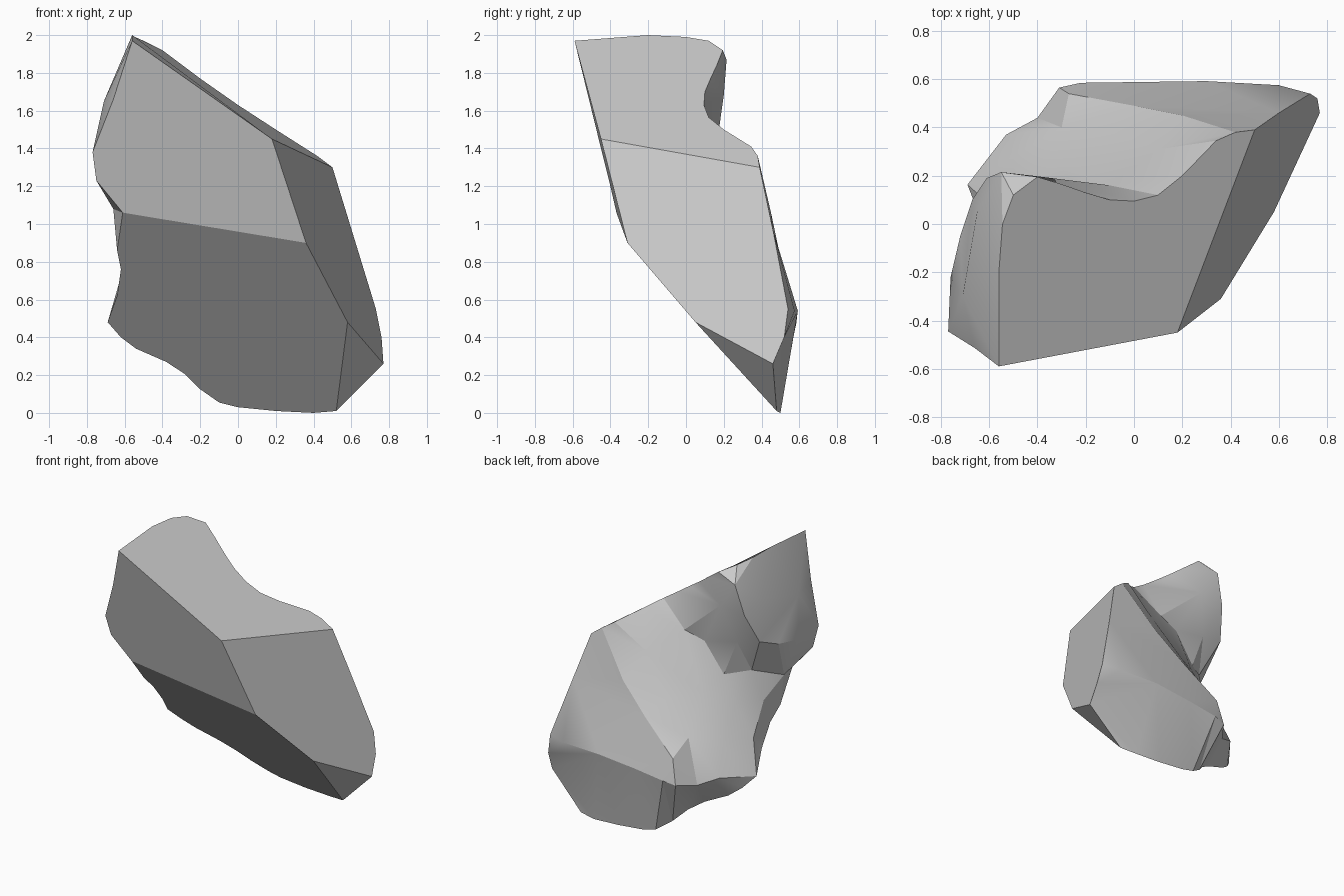
import bpy, bmesh, math
from mathutils import Vector
from mathutils.geometry import delaunay_2d_cdt

# Cleaved planes on the front of the stone: depth as a function of x, z
def upper(x, z):
    return (x, -0.59 - 0.25 * (z - 1.97) + 0.013 * (x + 0.56), z)

def lower(x, z):
    return (x, min(0.5, -0.31 - 0.904 * (z - 0.9) - 0.089 * (x - 0.36)), z)

# Corners of the flat facets
A, B, C = (-.56, -.59, 1.97), (.18, -.45, 1.45), (.5, .39, 1.3)
D, E = (.36, -.31, .9), (.58, .05, .48)
F, G = (.77, .46, .26), (.52, .48, .01)
H = lower(-.61, 1.06)

# Curved rims where the flat facets meet the broken back
top_rim = [(-.56, -.2, 2), (-.545, 0, 1.99), (-.5, .12, 1.97), (-.4, .195, 1.92),
           (-.3, .165, 1.845), (-.2, .13, 1.77), (-.1, .1, 1.7), (0, .095, 1.63), (.1, .12, 1.565),
           (.2, .2, 1.5), (.34, .345, 1.41), (.42, .38, 1.36)]
side_rim = [(.6, .46, .97), (.73, .54, .55), (.76, .52, .4)]
low_rim = [lower(x, z) for x, z in [(.4, 0), (.2, .01), (0, .03), (-.1, .055), (-.2, .125),
           (-.28, .205), (-.38, .27), (-.54, .34), (-.62, .4), (-.69, .48), (-.64, .62),
           (-.62, .76), (-.64, .86)]]
left_rim = [upper(x, z) for x, z in [(-.75, 1.23), (-.77, 1.38), (-.66, 1.66)]]

# Broken back: ridge, slope, hollow under the upper lobe, left flank
inner = [(.6, .575, .54), (.3, .592, .54), (0, .588, .51), (-.22, .585, .48), (-.31, .565, .46),
         (-.4, .44, .44), (-.53, .37, .5), (-.27, .54, .64), (0, .49, .87), (.2, .45, 1.06),
         (.1, .31, 1.24), (-.1, .38, .97), (-.3, .4, .75), (-.5, .28, .7),
         (-.1, .16, 1.4), (-.25, .14, 1.35), (-.3, .24, 1.02), (-.4, .13, 1.14), (-.5, .13, .95),
         (-.55, .215, 1.87), (-.42, .2, 1.68), (-.61, .19, 1.65), (-.5, .12, 1.4),
         (-.67, .1, 1.44), (-.55, .02, 1.17), (-.72, -.05, 1.38), (-.76, -.22, 1.36),
         (-.71, -.3, 1.65), (-.65, .05, 1.73), (-.66, -.2, 1.08), (-.62, -.02, .95), (-.62, .1, .72)]

loop = [A] + top_rim + [C] + side_rim + [F, G] + low_rim + [H] + left_rim
points = loop + inner
bm = bmesh.new()
verts = {p: bm.verts.new(p) for p in points + [B, D, E]}

# Triangulate the back as seen from behind on the left
flat = [Vector((-(x + y) * .7071, z)) for x, y, z in points]
out = delaunay_2d_cdt(flat, [], [list(range(len(loop)))], 1, 1e-5)
for tri in out[2]:
    ids = [out[3][i][0] for i in tri]
    bm.faces.new([verts[points[i]] for i in ids])

# Flat cleaved facets
for facet in ([A] + top_rim + [C, B],
              [B, C] + side_rim + [F, E, D],
              [E, F, G],
              [D, E, G] + low_rim + [H],
              [A, B, D, H] + left_rim):
    bm.faces.new([verts[p] for p in facet])

bmesh.ops.recalc_face_normals(bm, faces=bm.faces)
mesh = bpy.data.meshes.new("stone_fragment")
bm.to_mesh(mesh)
bm.free()
stone = bpy.data.objects.new("stone_fragment", mesh)
bpy.context.collection.objects.link(stone)

# Soft breaks on the rough back, crisp edges on the cleaved facets
bpy.context.view_layer.objects.active = stone
stone.select_set(True)
bpy.ops.object.shade_smooth_by_angle(angle=math.radians(20))
